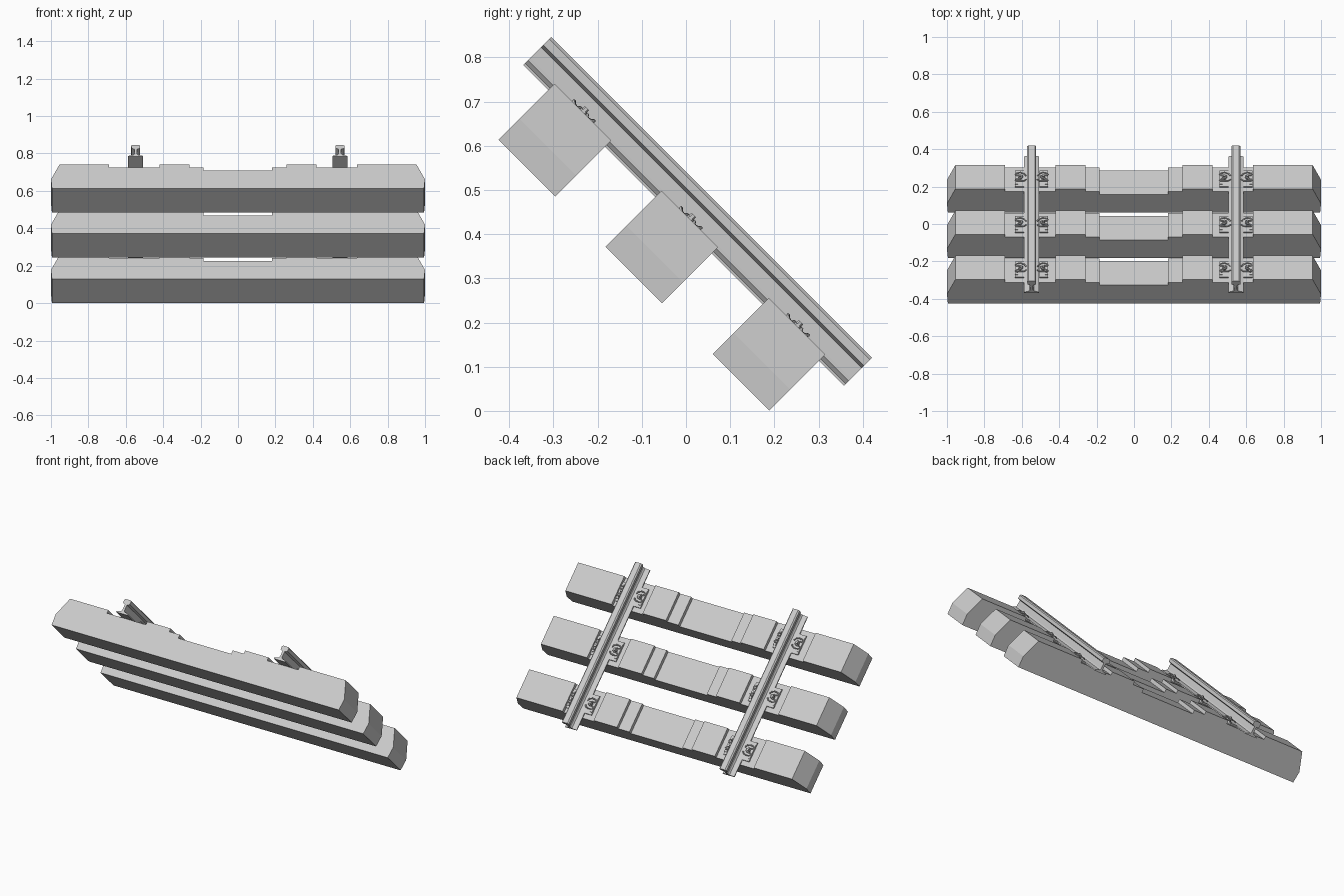
import bpy, bmesh
from math import pi
from mathutils import Matrix, Vector

if "Cube" in bpy.data.objects:
    bpy.data.objects.remove(bpy.data.objects["Cube"])

# Track is drawn flat (x across, y along rails, z up), then tilted 45 degrees
TILT = Matrix.Rotation(-pi / 4, 4, 'X')
RAILS = (-0.547, 0.545)
SLEEPERS = (0.042, -0.301, -0.643)
SEAT = 0.293


def finish(name, bm):
    bmesh.ops.recalc_face_normals(bm, faces=bm.faces)
    me = bpy.data.meshes.new(name)
    bm.to_mesh(me)
    bm.free()
    ob = bpy.data.objects.new(name, me)
    ob.matrix_world = TILT
    bpy.context.collection.objects.link(ob)
    return ob


def extrude_profile(name, profile, y0, y1):
    """Extrude an x/z outline along y."""
    bm = bmesh.new()
    face = bm.faces.new([bm.verts.new((x, y0, z)) for x, z in profile])
    new = bmesh.ops.extrude_face_region(bm, geom=[face])['geom']
    bmesh.ops.translate(bm, vec=(0, y1 - y0, 0),
                        verts=[v for v in new if isinstance(v, bmesh.types.BMVert)])
    return finish(name, bm)


def box(name, x0, x1, y0, y1, z0, z1):
    return extrude_profile(name, [(x0, z0), (x1, z0), (x1, z1), (x0, z1)], y0, y1)


def bolt(name, x, y, z0, z1, r):
    bm = bmesh.new()
    bmesh.ops.create_cone(bm, cap_ends=True, segments=6, radius1=r, radius2=r,
                          depth=z1 - z0, matrix=Matrix.Translation((x, y, (z0 + z1) / 2)))
    return finish(name, bm)


def rod(name, points, r):
    cu = bpy.data.curves.new(name, 'CURVE')
    cu.dimensions = '3D'
    cu.bevel_depth = r
    cu.bevel_resolution = 1
    cu.use_fill_caps = True
    sp = cu.splines.new('POLY')
    sp.points.add(len(points) - 1)
    for p, co in zip(sp.points, points):
        p.co = (*co, 1)
    ob = bpy.data.objects.new(name, cu)
    ob.matrix_world = TILT
    bpy.context.collection.objects.link(ob)


# Sleeper outline: chamfered ends, rail seats and a stepped, lowered middle
TOP, MID = 0.313, 0.271
sleeper = [(-0.995, 0.134), (0.995, 0.134), (1, 0.2015), (0.955, TOP),
           (0.635, TOP), (0.635, SEAT), (0.42, SEAT), (0.42, TOP),
           (0.258, TOP), (0.258, SEAT), (0.182, SEAT), (0.182, MID),
           (-0.185, MID), (-0.185, SEAT), (-0.258, SEAT), (-0.258, TOP),
           (-0.42, TOP), (-0.42, SEAT), (-0.69, SEAT), (-0.69, TOP),
           (-0.955, TOP), (-1, 0.2015)]
for i, y in enumerate(SLEEPERS):
    extrude_profile(f"sleeper_{i}", sleeper, y - 0.0905, y + 0.0905)

# Rails: wide foot, thin web, chamfered head
half = [(0.04, 0.293), (0.04, 0.299), (0.012, 0.308), (0.007, 0.316), (0.007, 0.350),
        (0.023, 0.357), (0.024, 0.376), (0.017, 0.3825)]
for i, x in enumerate(RAILS):
    outline = [(x + a, b) for a, b in half] + [(x - a, b) for a, b in reversed(half)]
    extrude_profile(f"rail_{i}", outline, -0.814, 0.212)

# Fastenings: guide plate, W-shaped spring clip and bolt on each side of each rail
arm = [(0.030, 0.014, 0.309), (0.040, 0.026, 0.312), (0.060, 0.032, 0.317),
       (0.080, 0.030, 0.313), (0.086, 0.022, 0.310), (0.080, 0.014, 0.311),
       (0.060, 0.012, 0.316), (0.051, 0.006, 0.316)]
for rx in RAILS:
    for y in SLEEPERS:
        for s in (-1, 1):
            a, b = sorted((rx + s * 0.041, rx + s * 0.088))
            box("guide_plate", a, b, y - 0.06, y + 0.06, SEAT - 0.004, 0.301)
            a, b = sorted((rx + s * 0.072, rx + s * 0.088))
            box("plate_ridge", a, b, y - 0.045, y + 0.045, 0.3, 0.306)
            path = [(rx + s * px, y + py, pz) for px, py, pz in arm]
            path += [(rx + s * px, y - py, pz) for px, py, pz in reversed(arm)]
            rod("spring_clip", path, 0.004)
            bolt("clip_washer", rx + s * 0.062, y, 0.30, 0.318, 0.010)
            bolt("clip_bolt", rx + s * 0.062, y, 0.318, 0.326, 0.007)
